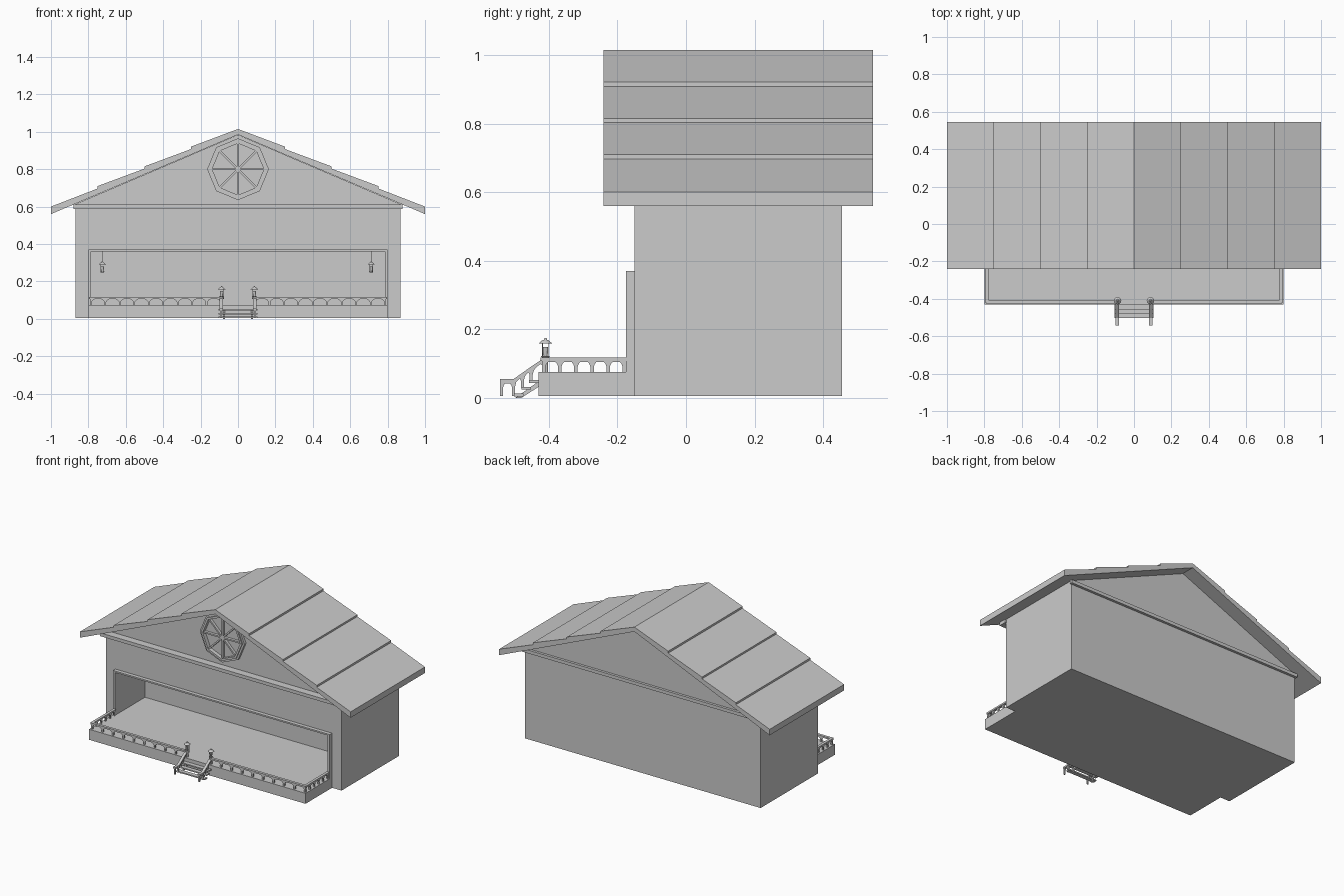
import bpy, bmesh, math
from mathutils import Vector

if "Cube" in bpy.data.objects:
    bpy.data.objects.remove(bpy.data.objects["Cube"])


def finish(name, bm):
    bmesh.ops.recalc_face_normals(bm, faces=bm.faces)
    me = bpy.data.meshes.new(name)
    bm.to_mesh(me)
    bm.free()
    ob = bpy.data.objects.new(name, me)
    bpy.context.collection.objects.link(ob)
    return ob


def prism(name, pts, axis, a, b):
    """Extrude a 2D outline (u, z) along x or y from a to b."""
    bm = bmesh.new()
    place = (lambda u, d, v: (u, d, v)) if axis == 'y' else (lambda u, d, v: (d, u, v))
    rows = [[bm.verts.new(place(u, d, v)) for u, v in pts] for d in (a, b)]
    bm.faces.new(rows[0])
    bm.faces.new(rows[1])
    n = len(pts)
    for i in range(n):
        j = (i + 1) % n
        bm.faces.new((rows[0][i], rows[0][j], rows[1][j], rows[1][i]))
    return finish(name, bm)


def box(name, x0, x1, y0, y1, z0, z1):
    return prism(name, [(x0, z0), (x1, z0), (x1, z1), (x0, z1)], 'y', y0, y1)


def ring(name, cz, r_out, r_in, y0, y1):
    """Octagonal frame standing in the xz plane."""
    bm = bmesh.new()
    secs = []
    for i in range(8):
        c, s = math.cos(i * math.pi / 4), math.sin(i * math.pi / 4)
        secs.append([bm.verts.new((r * c, y, cz + r * s)) for r, y in
                     ((r_out, y0), (r_out, y1), (r_in, y1), (r_in, y0))])
    for i in range(8):
        p, q = secs[i], secs[(i + 1) % 8]
        for k in range(4):
            m = (k + 1) % 4
            bm.faces.new((p[k], p[m], q[m], q[k]))
    return finish(name, bm)


def turned(name, x, y, z0, z1, r0, r1, seg=12):
    bm = bmesh.new()
    bmesh.ops.create_cone(bm, cap_ends=True, segments=seg, radius1=r0, radius2=r1, depth=z1 - z0)
    bmesh.ops.translate(bm, verts=bm.verts, vec=(x, y, (z0 + z1) / 2))
    return finish(name, bm)


def railing(name, stations, axis, centre, w=0.005):
    """Arched balustrade; stations are (position, base z, top z), one per post."""
    out = [(stations[0][0] - w, stations[0][1])]
    for (s0, b0, t0), (s1, b1, t1) in zip(stations, stations[1:]):
        a, e = s0 + w, s1 - w
        out.append((a, b0))
        for f, drop in ((0, .014), (.08, .006), (.22, 0), (.78, 0), (.92, .006), (1, .014)):
            out.append((a + (e - a) * f, t0 + (t1 - t0) * f - 0.013 - drop))
        out.append((e, b1))
    out.append((stations[-1][0] + w, stations[-1][1]))
    tops = [(s, t) for s, _, t in stations]
    tops[0] = (tops[0][0] - w, tops[0][1])
    tops[-1] = (tops[-1][0] + w, tops[-1][1])
    prism(name, out + [(s, t - 0.002) for s, t in reversed(tops)], axis, centre - .005, centre + .005)
    cap = tops + [(s, t - 0.011) for s, t in reversed(tops)]
    prism(name + "_handrail", cap, axis, centre - .009, centre + .009)


def lantern(name, x, y, z):
    turned(name + "_base", x, y, z - .006, z, .008, .013)
    turned(name + "_glass", x, y, z, z + .026, .006, .009)
    for i in range(4):
        a = math.pi / 4 + i * math.pi / 2
        turned(name + "_rod", x + .012 * math.cos(a), y + .012 * math.sin(a), z, z + .038, .0012, .0012, 6)
    turned(name + "_shade", x, y, z + .036, z + .047, .020, .008)
    turned(name + "_finial", x, y, z + .047, z + .053, .005, .003)


# House body with the stage recess cut out
body = prism("house_body", [(-.87, .005), (.87, .005), (.87, .613), (0, .984), (-.87, .613)],
             'y', -.15, .455)
cutter = box("recess_cutter", -.785, .785, -.3, .14, .075, .36)
cutter.hide_render = True
cutter.hide_viewport = True
cutter.display_type = 'WIRE'
cut = body.modifiers.new("recess", 'BOOLEAN')
cut.operation = 'DIFFERENCE'
cut.solver = 'EXACT'
cut.object = cutter

# Trim course under the gables
box("front_gable_trim", -.88, .88, -.20, -.149, .588, .61)
box("back_gable_trim", -.88, .88, .454, .472, .588, .61)

# Roof with stepped boards
half = [(.25, .921), (.25, .908), (.5, .815), (.5, .803), (.75, .71), (.75, .697), (1, .60), (1, .56)]
prism("roof", [(0, 1.015)] + half + [(0, .985)] + [(-x, z) for x, z in reversed(half)],
      'y', -.24, .545)

# Octagonal gable window
ring("window_frame_outer", .80, .165, .150, -.168, -.149)
ring("window_frame_inner", .80, .152, .138, -.176, -.149)
for i in range(8):
    a = i * math.pi / 4
    d, n = Vector((math.cos(a), math.sin(a))), Vector((-math.sin(a), math.cos(a))) * .005
    c = Vector((0, .80))
    prism("window_spoke", [tuple(c + n), tuple(c - n), tuple(c + d * .142 - n), tuple(c + d * .142 + n)],
          'y', -.168, -.149)

# Stage platform and opening frame
box("stage_platform", -.80, .80, -.43, -.15, .005, .075)
prism("stage_frame", [(-.80, .075), (-.80, .37), (.80, .37), (.80, .075), (.785, .075),
                      (.785, .36), (-.785, .36), (-.785, .075)], 'y', -.175, -.149)

# Steps
for i, (y0, y1) in enumerate(((-.458, -.43), (-.48, -.452), (-.502, -.474))):
    z = .052 - i * .02
    box("step_tread", -.105, .105, y0, y1, z - .008, z)
for s in (-1, 1):
    prism("step_stringer", [(-.43, .048), (-.498, 0), (-.48, 0), (-.43, .032)],
          'x', s * .075 - .005, s * .075 + .005)

# Railings and post lanterns, mirrored left and right
for s in (-1, 1):
    xs = [s * (.09 + (.787 - .09) * i / 9) for i in range(10)]
    railing("front_railing", [(x, .075, .118) for x in sorted(xs)], 'y', -.415)
    railing("side_railing", [(-.415 + .235 * i / 5, .075, .118) for i in range(6)], 'x', s * .787)
    railing("stair_railing", [(-.538, .005, .055), (-.503, .005, .055), (-.477, .03, .073),
                              (-.452, .05, .091), (-.415, .075, .118)], 'x', s * .09, .004)
    turned("lantern_post", s * .088, -.41, .075, .122, .008, .008)
    turned("lantern_post_cap", s * .088, -.41, .105, .117, .013, .013)
    lantern("post_lantern", s * .088, -.41, .122)

# Hanging lanterns inside the recess
for x in (-.725, .712):
    turned("lantern_cord", x, .05, .295, .36, .0015, .0015, 6)
    lantern("hanging_lantern", x, .05, .254)
